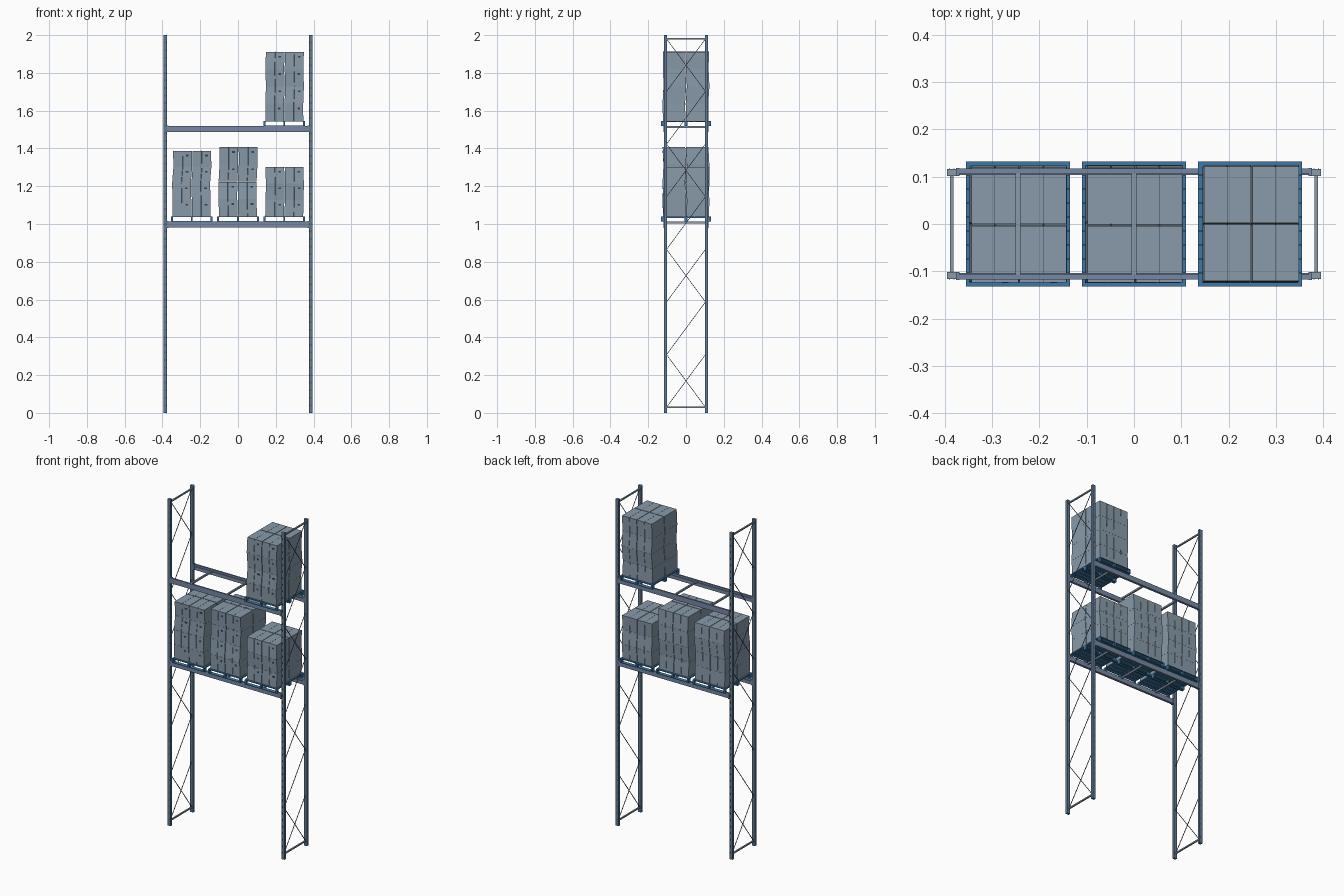
import bpy, bmesh, random
from mathutils import Vector

if "Cube" in bpy.data.objects:
    bpy.data.objects.remove(bpy.data.objects["Cube"])

random.seed(4)


def material(name, rgb):
    m = bpy.data.materials.new(name)
    m.diffuse_color = (*rgb, 1)
    m.use_nodes = True
    m.node_tree.nodes["Principled BSDF"].inputs["Base Color"].default_value = m.diffuse_color
    return m


POST = material("post_steel", (0.12, 0.195, 0.29))
STEEL = material("beam_steel", (0.18, 0.25, 0.37))
TIE = material("tie_steel", (0.25, 0.33, 0.41))
CARD = material("carton_grey", (0.25, 0.325, 0.40))
BLUE = material("pallet_blue", (0.05, 0.19, 0.38))
DARK = material("dark_mark", (0.04, 0.06, 0.09))


def box(bm, x0, x1, y0, y1, z0, z1):
    prism(bm, [(x0, y0, z0), (x1, y0, z0), (x1, y1, z0), (x0, y1, z0)], (0, 0, z1 - z0))


def prism(bm, ring, vec):
    a = [bm.verts.new(p) for p in ring]
    b = [bm.verts.new(Vector(p) + Vector(vec)) for p in ring]
    n = len(a)
    bm.faces.new(a[::-1])
    bm.faces.new(b)
    for i in range(n):
        bm.faces.new((a[i], a[(i + 1) % n], b[(i + 1) % n], b[i]))


def strut(bm, x, p, q, w):
    # thin flat bar in the yz plane from p to q
    d = Vector((0, q[0] - p[0], q[1] - p[1]))
    s = Vector((0, -d.z, d.y)).normalized() * w / 2
    o, t = Vector((x, p[0], p[1])), Vector((w / 2, 0, 0))
    prism(bm, [o - t - s, o + t - s, o + t + s, o - t + s], d)


def finish(bm, name, mat):
    bmesh.ops.recalc_face_normals(bm, faces=bm.faces)
    me = bpy.data.meshes.new(name)
    bm.to_mesh(me)
    bm.free()
    ob = bpy.data.objects.new(name, me)
    bpy.context.collection.objects.link(ob)
    me.materials.append(mat)
    return ob


PX, PY = 0.385, 0.109
SLOTS = [-0.245, 0, 0.245]

# End frames: posts, punched slots, horizontal ties and diagonal bracing
for side, sx in (("left", -1), ("right", 1)):
    x = sx * PX
    for end, sy in (("front", -1), ("back", 1)):
        y = sy * PY
        bm = bmesh.new()
        box(bm, x - .01, x + .01, y - .0075, y + .0075, 0, 1.9995)
        finish(bm, f"{side}_{end}_post", POST)
        bm = bmesh.new()
        box(bm, x - .01, x + .01, y - .0075, y + .0075, 1.9995, 2)
        finish(bm, f"{side}_{end}_post_cap", TIE)
        bm = bmesh.new()
        for i in range(49):
            z = .04 + i * .04
            for dx in (-.0045, .0045):
                f = y + sy * .0075
                box(bm, x + dx - .001, x + dx + .001, f - .0003, f + .0003, z - .005, z + .005)
        finish(bm, f"{side}_{end}_post_slots", DARK)
    bm = bmesh.new()
    for z in (.03, 1.98):
        box(bm, x - .004, x + .004, -.102, .102, z - .004, z + .004)
    finish(bm, f"{side}_frame_ties", TIE)
    bm = bmesh.new()
    step = 1.95 / 7
    for i in range(7):
        lo, hi = .03 + i * step, .03 + (i + 1) * step
        strut(bm, x - .0015, (-.103, lo), (.103, hi), .003)
        if i % 2 == 0:
            strut(bm, x + .0015, (.103, lo), (-.103, hi), .003)
    finish(bm, f"{side}_frame_bracing", POST)

# Beams with stepped inner edge, end connectors and cross bars
for level, top in (("lower", 1.014), ("upper", 1.52)):
    for end, sy in (("front", -1), ("back", 1)):
        bm = bmesh.new()
        prof = [(.117, 0), (.117, -.032), (.103, -.032), (.103, -.011), (.107, -.011), (.107, 0)]
        prism(bm, [(-.375, sy * a, top + b) for a, b in prof], (.75, 0, 0))
        finish(bm, f"{level}_{end}_beam", STEEL)
        bm = bmesh.new()
        for sx in (-1, 1):
            xs = sorted((sx * .368, sx * .3755))
            ys = sorted((sy * .101, sy * .1185))
            box(bm, *xs, *ys, top - .034, top + .001)
        finish(bm, f"{level}_{end}_beam_connectors", STEEL)
    bm = bmesh.new()
    for x in SLOTS:
        box(bm, x - .005, x + .005, -.107, .107, top - .011, top - .001)
    finish(bm, f"{level}_cross_bars", TIE)


def pallet(name, cx, z):
    bm = bmesh.new()
    hx, hy = .11, .132
    n, gap = 9, .002
    w = (2 * hy - gap * (n - 1)) / n
    for i in range(n):      # deck slats
        y = -hy + i * (w + gap)
        box(bm, cx - hx, cx + hx, y, y + w, z + .022, z + .026)
    for dx in (-.105, 0, .105):      # runners and blocks
        box(bm, cx + dx - .005, cx + dx + .005, -hy, hy, z + .019, z + .022)
        for dy in (-.123, 0, .123):
            box(bm, cx + dx - .005, cx + dx + .005, dy - .009, dy + .009, z + .001, z + .019)
    for dy in (-.123, 0, .123):      # bottom boards
        box(bm, cx - hx, cx + hx, dy - .009, dy + .009, z - .002, z + .001)
    finish(bm, name, BLUE)


def cartons(name, cx, z0, z1, layers):
    h = (z1 - z0) / layers
    offs = [Vector((random.uniform(-.004, .004), random.uniform(-.004, .004), 0))
            for _ in range(layers + 1)]
    offs[0] *= .3
    bm, marks = bmesh.new(), bmesh.new()
    w, d, e = .0495, .0597, .001
    half = [(-w, -d), (-e, -d), (0, -d + e), (e, -d), (w, -d)]
    ring = half + [(-a, -b) for a, b in half]
    for k in range(layers):
        a, b = offs[k], offs[k + 1]
        for ix in (-.051, .051):
            for iy in (-.0615, .0615):
                o = Vector((cx + ix, iy, z0 + k * h))
                # carton with a shallow seam front and back, leaning a little
                prism(bm, [o + a + Vector((p, q, 0)) for p, q in ring],
                      (b - a) + Vector((0, 0, h - .0005)))
                c = o + b
                if k == layers - 1:      # top flap seam
                    box(marks, c.x - .0005, c.x + .0005, c.y - d, c.y + d, z1 - .001, z1)
                if iy < 0:      # dark hand hole on the front
                    c = o + a.lerp(b, .7)
                    box(marks, c.x + .018, c.x + .032, c.y - d - .001, c.y - d + .001,
                        c.z + .66 * h, c.z + .76 * h)
    finish(bm, name, CARD)
    finish(marks, name + "_marks", DARK)


# Loads: (name, x, beam top, stack top, layers)
for name, x, z, top, n in (("left", SLOTS[0], 1.014, 1.388, 4), ("middle", SLOTS[1], 1.014, 1.408, 4),
                           ("right", SLOTS[2], 1.014, 1.302, 3), ("upper_right", SLOTS[2], 1.52, 1.912, 4)):
    pallet(name + "_pallet", x, z)
    cartons(name + "_cartons", x, z + .0262, top, n)
